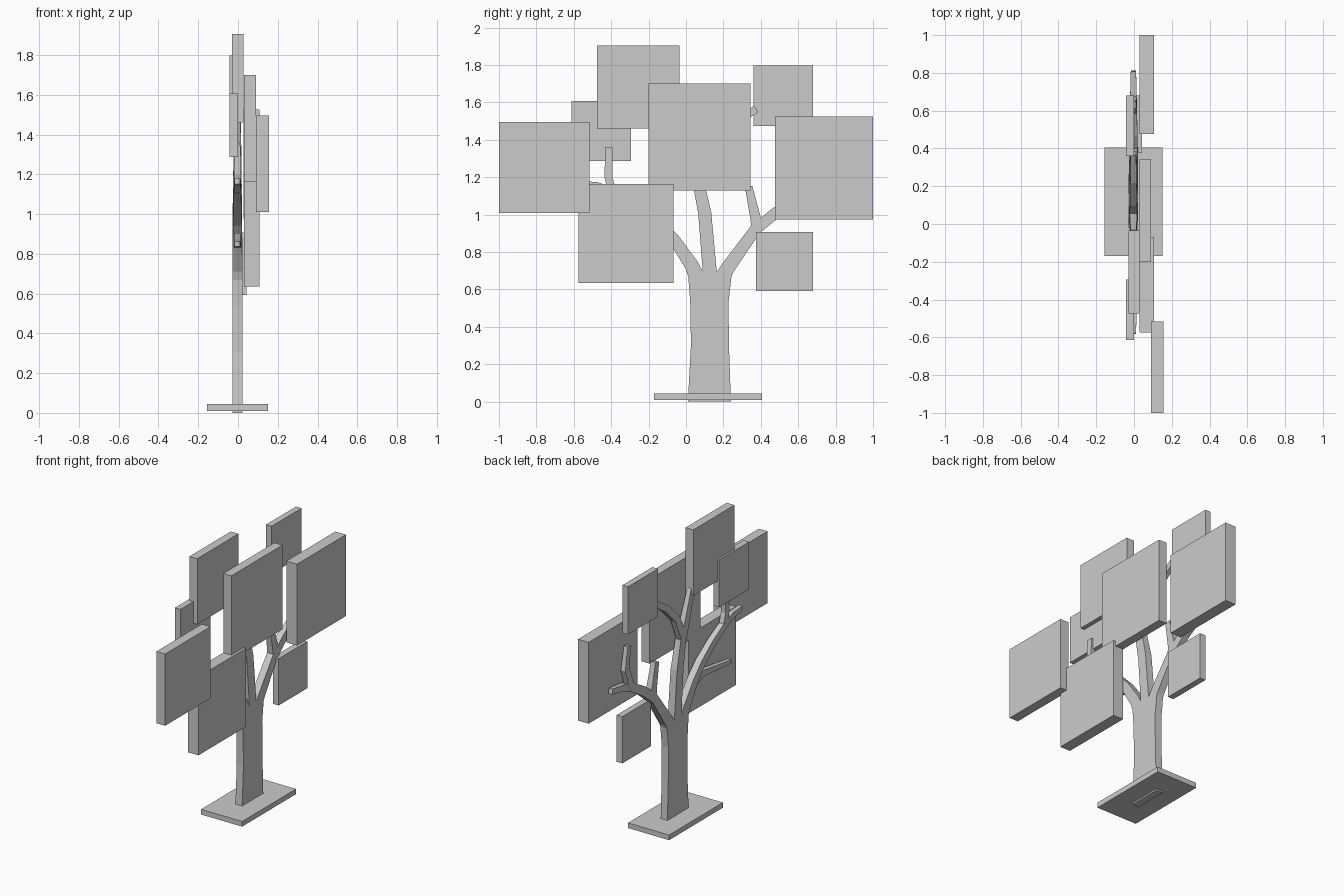
import bpy, bmesh
from mathutils import Vector


def finish(bm, name):
    bmesh.ops.recalc_face_normals(bm, faces=bm.faces)
    mesh = bpy.data.meshes.new(name)
    bm.to_mesh(mesh)
    bm.free()
    obj = bpy.data.objects.new(name, mesh)
    bpy.context.collection.objects.link(obj)
    return obj


def box(name, x, y, z):
    """Box from (min, max) ranges."""
    bm = bmesh.new()
    bmesh.ops.create_cube(bm, size=1)
    for v in bm.verts:
        v.co = [r[0] if c < 0 else r[1] for c, r in zip(v.co, (x, y, z))]
    return finish(bm, name)


def limb(name, points, flat_ends=False):
    """Flat rectangular limb through (y, z, width, depth) points."""
    bm = bmesh.new()
    path = [Vector((0, p[0], p[1])) for p in points]
    rings = []
    for i, (y, z, w, d) in enumerate(points):
        t = path[min(i + 1, len(path) - 1)] - path[max(i - 1, 0)]
        side = Vector((0, t.z, -t.y)).normalized()
        if flat_ends:
            side = Vector((0, 1, 0))
        ring = []
        for sx, ss in ((-1, -1), (1, -1), (1, 1), (-1, 1)):
            co = path[i] + side * (ss * w / 2)
            co.x = -0.003 + sx * d / 2
            ring.append(bm.verts.new(co))
        rings.append(ring)
    for a, b in zip(rings, rings[1:]):
        for k in range(4):
            n = (k + 1) % 4
            bm.faces.new((a[k], a[n], b[n], b[k]))
    bm.faces.new(rings[0])
    bm.faces.new(rings[-1])
    return finish(bm, name)


# Base plate and flared trunk (runs through the plate to the floor)
box("base_plate", (-0.157, 0.15), (-0.17, 0.405), (0.01, 0.045))
limb("trunk", [(0.125, 0.0, 0.23, 0.05), (0.128, 0.305, 0.203, 0.05),
               (0.125, 0.535, 0.205, 0.05), (0.128, 0.69, 0.235, 0.05)], True)

# Front branch with its twigs
limb("front_branch", [(0.06, 0.66, 0.085, 0.05), (0.03, 0.73, 0.075, 0.05),
                      (-0.065, 0.87, 0.06, 0.048), (-0.15, 0.96, 0.055, 0.045),
                      (-0.27, 1.05, 0.05, 0.04), (-0.41, 1.13, 0.045, 0.036)])
limb("front_twig_up", [(-0.39, 1.11, 0.045, 0.036), (-0.415, 1.2, 0.042, 0.034),
                       (-0.412, 1.36, 0.04, 0.028)])
limb("front_twig_out", [(-0.39, 1.12, 0.045, 0.036), (-0.48, 1.155, 0.04, 0.032),
                        (-0.58, 1.165, 0.03, 0.028)])
limb("front_twig_low", [(-0.06, 0.85, 0.045, 0.036), (-0.17, 0.885, 0.04, 0.036),
                        (-0.28, 0.87, 0.035, 0.032), (-0.46, 0.85, 0.025, 0.028)])

# Middle branch forking near the top
limb("middle_branch", [(0.13, 0.66, 0.075, 0.05), (0.1, 1.01, 0.07, 0.048),
                       (0.06, 1.2, 0.06, 0.042)])
limb("middle_fork_front", [(0.065, 1.17, 0.06, 0.042), (0.03, 1.27, 0.055, 0.04),
                           (-0.05, 1.5, 0.04, 0.03)])
limb("middle_fork_back", [(0.05, 1.2, 0.055, 0.042), (0.12, 1.36, 0.05, 0.038),
                          (0.23, 1.47, 0.045, 0.034), (0.375, 1.565, 0.04, 0.028)])

# Back branch with its twigs
limb("back_branch", [(0.195, 0.66, 0.085, 0.05), (0.22, 0.71, 0.075, 0.05),
                     (0.37, 0.92, 0.06, 0.046), (0.48, 1.01, 0.06, 0.042),
                     (0.62, 1.09, 0.055, 0.038)])
limb("back_twig_inner", [(0.38, 0.91, 0.055, 0.046), (0.37, 0.99, 0.055, 0.042),
                         (0.335, 1.15, 0.04, 0.034)])
limb("back_twig_up", [(0.6, 1.07, 0.05, 0.038), (0.655, 1.22, 0.045, 0.034),
                      (0.63, 1.37, 0.035, 0.028)])
limb("back_twig_out", [(0.6, 1.08, 0.05, 0.038), (0.69, 1.11, 0.045, 0.034),
                       (0.81, 1.13, 0.035, 0.028)])

# Square leaf panels: x, y and z ranges
panels = [((0.09, 0.155), (-1.0, -0.515), (1.01, 1.495)),
          ((0.03, 0.107), (-0.575, -0.068), (0.635, 1.165)),
          ((-0.043, -0.001), (-0.613, -0.293), (1.287, 1.607)),
          ((-0.03, 0.028), (-0.475, -0.035), (1.46, 1.905)),
          ((0.03, 0.09), (-0.2, 0.345), (1.13, 1.70)),
          ((-0.043, -0.001), (0.36, 0.68), (1.475, 1.797)),
          ((0.028, 0.107), (0.477, 1.0), (0.975, 1.525)),
          ((0.0, 0.042), (0.375, 0.68), (0.592, 0.908))]
for i, ranges in enumerate(panels, 1):
    box(f"leaf_panel_{i}", *ranges)
